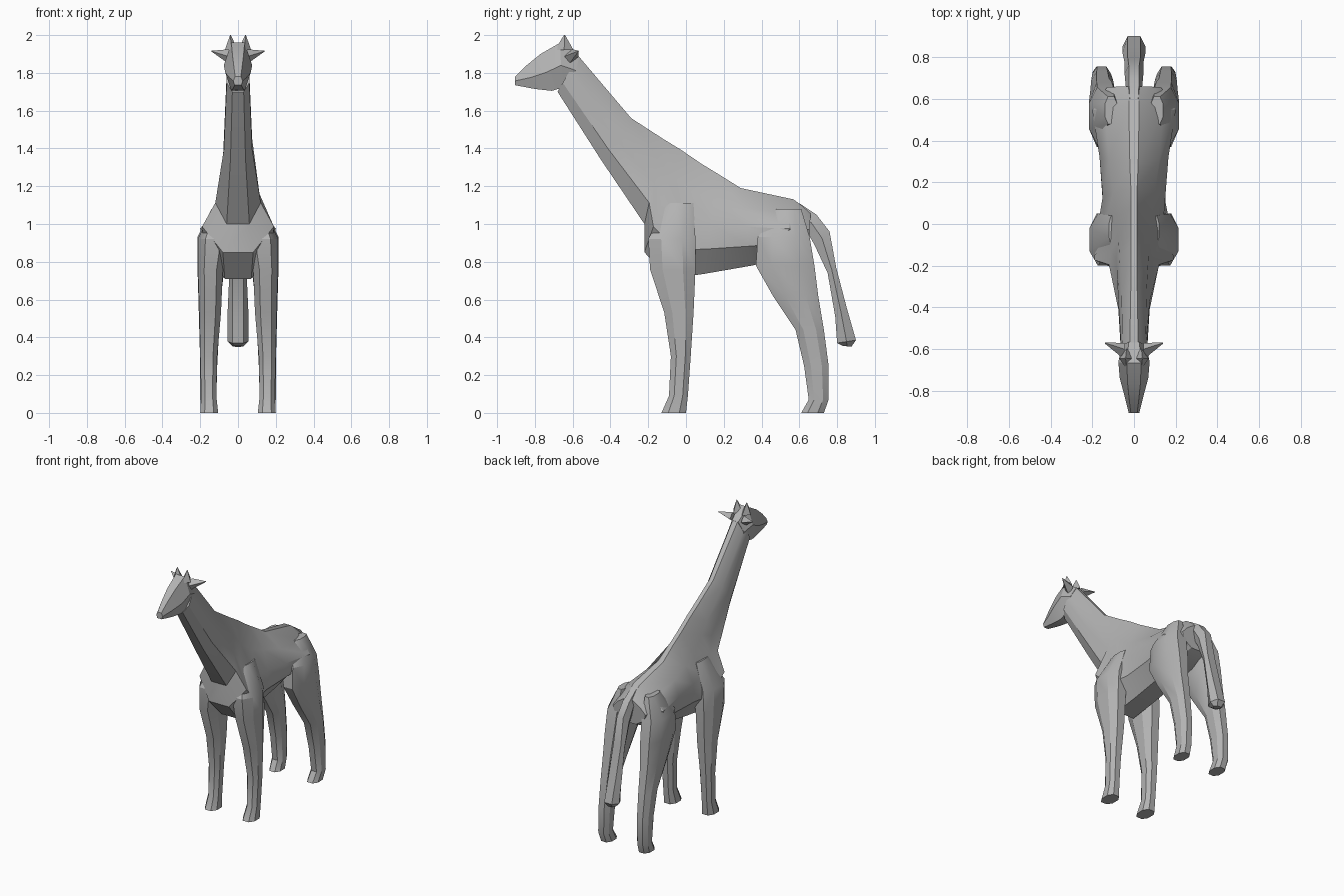
import bpy, bmesh, math
from mathutils import Vector

cube = bpy.data.objects.get("Cube")
if cube:
    bpy.data.objects.remove(cube, do_unlink=True)

grey = bpy.data.materials.new("plain grey")
grey.use_nodes = True
GREY = (0.45, 0.45, 0.45, 1)
grey.diffuse_color = GREY
grey.node_tree.nodes["Principled BSDF"].inputs["Base Color"].default_value = GREY


def loft(name, rings, angle=28):
    """Skin a list of equal-length point rings and cap both ends."""
    bm = bmesh.new()
    loops = [[bm.verts.new(p) for p in ring] for ring in rings]
    n = len(loops[0])
    for a, b in zip(loops, loops[1:]):
        for i in range(n):
            j = (i + 1) % n
            bm.faces.new((a[i], a[j], b[j], b[i]))
    bm.faces.new(loops[0])
    bm.faces.new(loops[-1])
    bmesh.ops.recalc_face_normals(bm, faces=bm.faces)
    mesh = bpy.data.meshes.new(name)
    bm.to_mesh(mesh)
    bm.free()
    mesh.materials.append(grey)
    ob = bpy.data.objects.new(name, mesh)
    bpy.context.collection.objects.link(ob)
    bpy.ops.object.select_all(action="DESELECT")
    ob.select_set(True)
    bpy.context.view_layer.objects.active = ob
    bpy.ops.object.shade_smooth_by_angle(angle=math.radians(angle))
    return ob


def section(top, bottom, widths):
    """Symmetric ring between a top and bottom (y, z) with half widths."""
    top, bottom = Vector((0, *top)), Vector((0, *bottom))
    last = len(widths) - 1
    side = [(w, top.lerp(bottom, i / last)) for i, w in enumerate(widths)]
    right = [Vector((w, p.y, p.z)) for w, p in side]
    return right + [Vector((-p.x, p.y, p.z)) for p in reversed(right)]


def leg_ring(z, x0, x1, y0, y1, side):
    """Eight-sided horizontal ring filling a box of x and y limits."""
    cx, cy, rx, ry = (x0 + x1) / 2, (y0 + y1) / 2, (x1 - x0) / 2, (y1 - y0) / 2
    shape = ((1, .45), (.5, 1), (-.5, 1), (-1, .45),
             (-1, -.45), (-.5, -1), (.5, -1), (1, -.45))
    return [(side * (cx + rx * u), cy + ry * v, z) for u, v in shape]


def spike(name, base, tip, across, along):
    """Four-sided spike with a diamond base."""
    base, tip = Vector(base), Vector(tip)
    across, along = Vector(across), Vector(along)
    ring = (across, along, -across, -along)
    return loft(name, [[base + d for d in ring], [tip + d * .06 for d in ring]], 20)


# Neck and trunk
loft("neck_and_trunk", [section(*r) for r in (
    ((-.57, 1.89), (-.68, 1.70), (.02, .055, .06, .06, .03)),
    ((-.29, 1.56), (-.45, 1.34), (.015, .06, .075, .075, .04)),
    ((-.12, 1.45), (-.22, 1.00), (.015, .07, .085, .12, .06)),
    ((-.03, 1.395), (-.22, .85), (.015, .075, .11, .19, .08)),
    ((.08, 1.32), (-.09, .71), (.015, .085, .14, .18, .07)),
    ((.17, 1.265), (.09, .735), (.015, .10, .15, .15, .07)),
    ((.29, 1.19), (.35, .78), (.02, .12, .165, .16, .07)),
    ((.57, 1.13), (.52, .82), (.025, .14, .20, .18, .07)),
    ((.66, 1.06), (.65, .88), (.02, .09, .13, .12, .05)),
)])

# Head
loft("head", [section(*r) for r in (
    ((-.905, 1.78), (-.905, 1.735), (.015, .025, .018)),
    ((-.85, 1.835), (-.80, 1.715), (.022, .045, .028)),
    ((-.77, 1.90), (-.71, 1.705), (.03, .068, .035)),
    ((-.665, 1.96), (-.66, 1.72), (.035, .075, .04)),
    ((-.565, 1.885), (-.60, 1.74), (.025, .06, .035)),
)])

# Tail
loft("tail", [section(*r) for r in (
    ((.60, 1.11), (.57, 1.04), (.02, .03, .02)),
    ((.69, 1.05), (.64, .96), (.025, .04, .02)),
    ((.76, .96), (.68, .89), (.025, .045, .02)),
    ((.795, .77), (.75, .74), (.03, .045, .03)),
    ((.85, .56), (.79, .51), (.03, .055, .03)),
    ((.90, .385), (.80, .37), (.03, .055, .03)),
    ((.875, .35), (.83, .355), (.015, .03, .015)),
)])

# Leg rings: height, inner x, outer x, front y, back y
FRONT_LEG = (
    (1.11, .08, .12, -.10, .04), (.92, .05, .213, -.20, .05),
    (.76, .08, .212, -.19, .05), (.53, .09, .205, -.115, .04),
    (.30, .11, .20, -.08, .025), (.09, .115, .195, -.09, .01),
    (0, .105, .20, -.13, 0),
)
HIND_LEG = (
    (1.08, .08, .14, .48, .61), (.93, .06, .215, .38, .655),
    (.78, .07, .215, .37, .68), (.62, .09, .21, .46, .70),
    (.44, .10, .205, .58, .73), (.25, .11, .20, .625, .755),
    (.07, .115, .20, .65, .755), (0, .11, .195, .61, .73),
)

for label, s in (("left", 1), ("right", -1)):
    loft(label + "_front_leg", [leg_ring(*r, s) for r in FRONT_LEG])
    loft(label + "_hind_leg", [leg_ring(*r, s) for r in HIND_LEG])
    spike(label + "_horn", (s * .035, -.645, 1.92), (s * .04, -.643, 2.0),
          (.035, 0, 0), (0, .05, 0))
    spike(label + "_ear", (s * .045, -.61, 1.885), (s * .14, -.57, 1.915),
          (0, .04, 0), (0, .01, .04))
